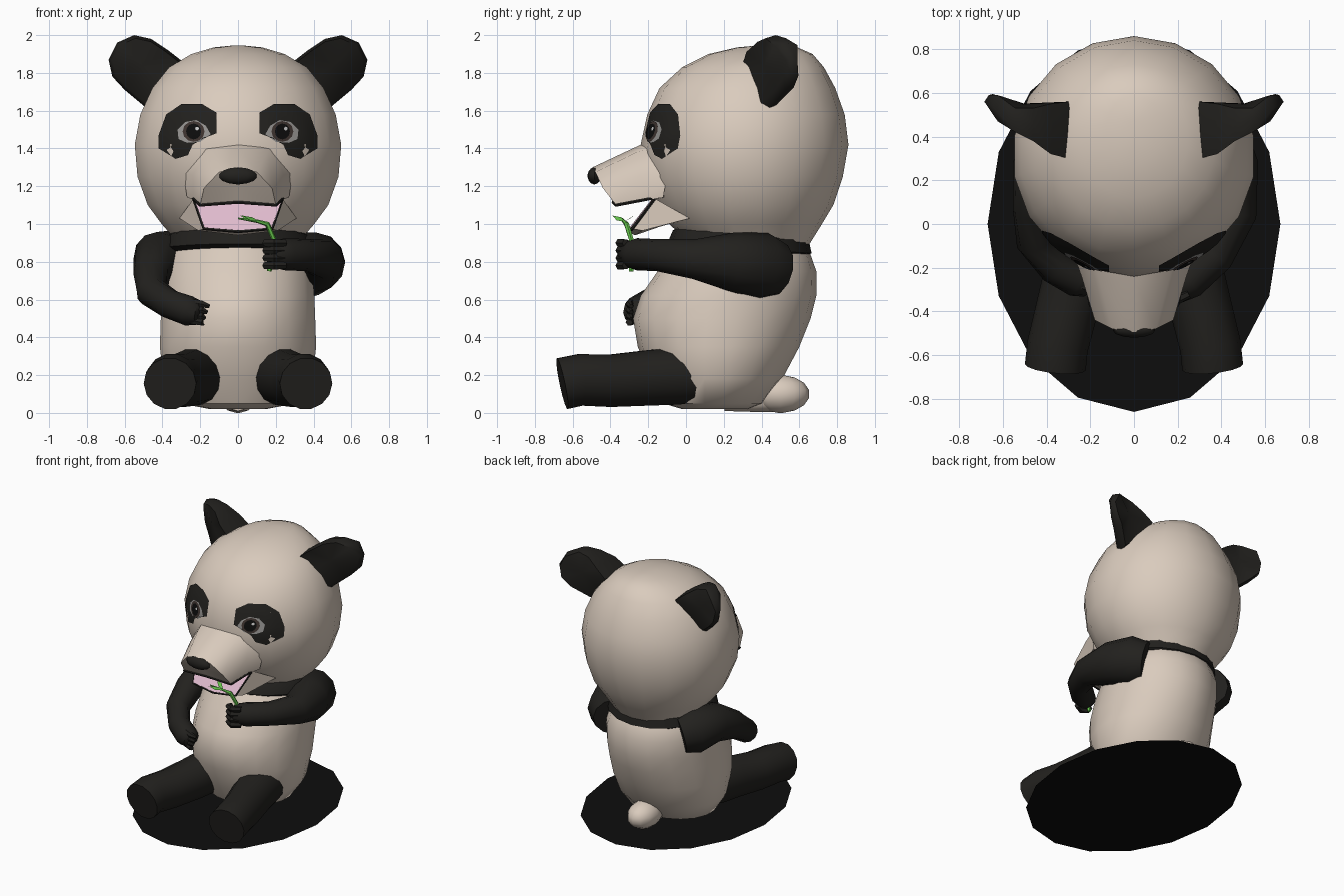
import bpy, math
from math import sin, cos, pi
from mathutils import Vector

if "Cube" in bpy.data.objects:
    bpy.data.objects.remove(bpy.data.objects["Cube"])

# materials
def mat(name, c):
    m = bpy.data.materials.new(name)
    m.diffuse_color = (*c, 1)
    m.use_nodes = True
    m.node_tree.nodes["Principled BSDF"].inputs["Base Color"].default_value = m.diffuse_color
    return m

CREAM = mat("cream_fur", (.70, .60, .51))
BLACK = mat("black_fur", (.016, .015, .013))
DARK = mat("pupil_black", (.004, .004, .004))
GREY = mat("eye_grey", (.30, .29, .28))
BROWN = mat("iris_brown", (.05, .035, .03))
WHITE = mat("glint_white", (.95, .95, .95))
PINK = mat("mouth_pink", (.75, .50, .62))
GREEN = mat("leaf_green", (.13, .55, .07))

# helpers
def make(name, verts, faces, m, angle=45):
    me = bpy.data.meshes.new(name)
    me.from_pydata([tuple(v) for v in verts], [], faces)
    me.materials.append(m)
    ob = bpy.data.objects.new(name, me)
    bpy.context.collection.objects.link(ob)
    bpy.ops.object.select_all(action='DESELECT')
    ob.select_set(True)
    bpy.context.view_layer.objects.active = ob
    bpy.ops.object.mode_set(mode='EDIT')
    bpy.ops.mesh.select_all(action='SELECT')
    bpy.ops.mesh.normals_make_consistent(inside=False)
    bpy.ops.object.mode_set(mode='OBJECT')
    bpy.ops.object.shade_smooth_by_angle(angle=math.radians(angle))
    return ob

def skin(name, rings, m, angle=45):
    """Bridge equal closed rings and cap both ends with fans."""
    n = len(rings[0])
    verts = [Vector(v) for r in rings for v in r]
    faces = [(i*n+j, i*n+(j+1) % n, (i+1)*n+(j+1) % n, (i+1)*n+j)
             for i in range(len(rings)-1) for j in range(n)]
    for base in (0, (len(rings)-1)*n):
        verts.append(sum(verts[base:base+n], Vector())/n)
        faces += [(base+j, base+(j+1) % n, len(verts)-1) for j in range(n)]
    return make(name, verts, faces, m, angle)

def loft(name, levels, m, n=18, tilt=0):
    """Elliptical rings: z, half width, front y, back y."""
    return skin(name, [[(w*sin(2*pi*k/n), (f+b)/2-(b-f)/2*cos(2*pi*k/n),
                         z+tilt*cos(2*pi*k/n)) for k in range(n)]
                       for z, w, f, b in levels], m)

def tube(name, path, m, n=12, ref=(0, 0, 1), angle=45):
    """Round limb along points (x, y, z, radius)."""
    p = [Vector(q[:3]) for q in path]
    rings = []
    for i, q in enumerate(path):
        t = (p[min(i+1, len(p)-1)]-p[max(i-1, 0)]).normalized()
        u = t.cross(Vector(ref)).normalized()
        v = u.cross(t)
        rings.append([p[i]+q[3]*(u*cos(2*pi*k/n)+v*sin(2*pi*k/n)) for k in range(n)])
    return skin(name, rings, m, angle)

def ball(name, c, s, m, n=12):
    levels = [(c[2]-s[2]*cos(a), s[0]*sin(a), c[1]-s[1]*sin(a), c[1]+s[1]*sin(a))
              for a in [.1+(pi-.2)*i/7 for i in range(8)]]
    return loft(name, levels, m, n)

def decal(name, outline, m, lift, rings=4):
    """Project an x-z outline from the front onto what is already built."""
    bpy.context.view_layer.update()
    dg = bpy.context.evaluated_depsgraph_get()
    n = len(outline)
    cx, cz = sum(p[0] for p in outline)/n, sum(p[1] for p in outline)/n
    def hit(x, z):
        ok, loc, *_ = bpy.context.scene.ray_cast(dg, (x, -3, z), (0, 1, 0))
        return loc-Vector((0, lift, 0))
    verts = [hit(cx+(x-cx)*r/rings, cz+(z-cz)*r/rings)
             for r in range(rings, 0, -1) for x, z in outline] + [hit(cx, cz)]
    faces = [(i*n+j, i*n+(j+1) % n, (i+1)*n+(j+1) % n, (i+1)*n+j)
             for i in range(rings-1) for j in range(n)]
    faces += [((rings-1)*n+j, (rings-1)*n+(j+1) % n, rings*n) for j in range(n)]
    return make(name, verts, faces, m)

def oval(cx, cz, rx, rz, n=12):
    return [(cx+rx*cos(2*pi*k/n), cz+rz*sin(2*pi*k/n)) for k in range(n)]

# head
loft("head", [(.84, .28, .1, .62), (.92, .34, .0, .67), (1.0, .41, -.09, .72),
              (1.1, .485, -.15, .78), (1.25, .54, -.22, .83), (1.42, .555, -.24, .86),
              (1.58, .525, -.205, .84), (1.72, .46, -.14, .79), (1.83, .37, -.02, .73),
              (1.90, .25, .12, .67), (1.935, .13, .27, .59), (1.945, .03, .38, .48)], CREAM)

# muzzle
def sym(half):
    return half + [(-x, y, z) for x, y, z in half[-2:0:-1]]
skin("muzzle", [
    sym([(0, -.10, 1.48), (.19, -.10, 1.43), (.29, -.10, 1.27), (.27, -.12, 1.14), (0, -.10, 1.14)]),
    sym([(0, -.25, 1.415), (.16, -.25, 1.385), (.24, -.24, 1.26), (.235, -.20, 1.13), (0, -.2, 1.13)]),
    sym([(0, -.495, 1.30), (.10, -.48, 1.275), (.18, -.44, 1.19), (.20, -.37, 1.10), (0, -.385, 1.115)])],
    CREAM, 50)

# eye patches and eyes, layered on the face
for s, side in ((1, "left"), (-1, "right")):
    flip = lambda o: [(s*x, z) for x, z in o]
    patch = [(.115, 1.59), (.19, 1.635), (.30, 1.635), (.38, 1.58), (.42, 1.47), (.42, 1.40),
             (.33, 1.345), (.265, 1.365), (.24, 1.42), (.18, 1.455), (.115, 1.48)]
    decal("eye_patch_"+side, flip(patch), BLACK, .010)
    decal("eye_"+side, flip([(.145, 1.475), (.17, 1.52), (.22, 1.55), (.28, 1.54), (.32, 1.50),
                             (.315, 1.45), (.27, 1.43), (.20, 1.435)]), GREY, .006, 2)
    decal("iris_"+side, flip(oval(.235, 1.49, .058, .055)), BROWN, .005, 2)
    decal("pupil_"+side, flip(oval(.235, 1.49, .04, .042)), DARK, .004, 2)
    decal("eye_glint_"+side, oval(s*.235+.018, 1.505, .01, .01, 8), WHITE, .003, 1)

# nose
ball("nose", (0, -.485, 1.255), (.1, .036, .045), BLACK)

# lower jaw, mouth lining and lips
rim = [(-.235, -.165, 1.135), (-.18, -.285, .975), (0, -.305, .96), (.18, -.285, .975), (.235, -.165, 1.135)]
under = [(-.31, .02, 1.03), (-.21, -.23, .965), (0, -.27, .94), (.21, -.23, .965), (.31, .02, 1.03)]
skin("lower_jaw", [rim, under], CREAM, 30)
make("mouth_lining", [(x, y-.006, z+.005) for x, y, z in rim] + [(0, -.175, 1.14)],
     [(5, i, i+1) for i in range(4)], PINK)
tube("lower_lip", [(*p, .009) for p in rim], BLACK, 6, (0, 1, .9))
tube("upper_lip", [(x, y, z, .009) for x, y, z in
                   [(-.24, -.16, 1.14), (-.2, -.37, 1.1), (0, -.385, 1.115), (.2, -.37, 1.1), (.24, -.16, 1.14)]], BLACK, 6)

# ears: x, z, front y, back y
ear = [(.28, 1.85, .30, .56), (.37, 1.92, .32, .55), (.46, 1.98, .38, .53), (.55, 2.0, .42, .53),
       (.64, 1.96, .47, .59), (.685, 1.87, .53, .59), (.665, 1.78, .52, .595), (.60, 1.71, .48, .57),
       (.48, 1.61, .39, .48), (.34, 1.72, .32, .52)]
for s, side in ((1, "left"), (-1, "right")):
    mid = [(.03*.48+.97*x, .03*1.83+.97*z, (f+b)/2) for x, z, f, b in ear]
    def inner(i):
        return [(s*(.48+.9*(e[0]-.48)), e[i], 1.83+.9*(e[1]-1.83)) for e in ear]
    skin("ear_"+side, [inner(2), [(s*e[0], (e[2]+e[3])/2, e[1]) for e in ear], inner(3)], BLACK, 60)

# body, shoulder yoke and tail
loft("body", [(.02, .15, -.02, .33), (.05, .31, -.12, .41), (.18, .40, -.19, .51),
              (.35, .42, -.255, .60), (.5, .415, -.28, .66), (.62, .41, -.24, .69),
              (.75, .40, -.15, .69), (.85, .37, -.08, .655), (.95, .30, .0, .58)], CREAM)
loft("shoulder_yoke", [(.84, .36, -.04, .60), (.87, .395, -.10, .665), (.94, .37, -.07, .65),
                       (1.0, .25, .0, .5)], BLACK, tilt=.025)
ball("tail", (0, .5, .10), (.11, .155, .10), CREAM)
tube("tail_root", [(0, .2, .06, .05), (0, .36, .07, .065), (0, .5, .085, .08)], CREAM)

# arms
tube("raised_arm", [(.28, .47, .76, .15), (.34, .40, .78, .18), (.42, .24, .80, .155),
                    (.455, .04, .815, .105), (.37, -.15, .835, .085), (.25, -.26, .84, .085),
                    (.18, -.30, .84, .07), (.155, -.31, .84, .035)], BLACK)
tube("resting_arm", [(-.28, .47, .78, .14), (-.34, .40, .80, .17), (-.42, .24, .82, .14),
                     (-.455, .06, .74, .10), (-.455, -.08, .64, .085), (-.36, -.20, .575, .078),
                     (-.26, -.255, .54, .08), (-.21, -.27, .53, .065), (-.19, -.275, .525, .03)], BLACK)

# fingers
for i in range(4):
    z = .78+.04*i
    tube(f"raised_finger_{i}", [(.25, -.32, z, .02), (.19, -.35, z, .024), (.145, -.325, z, .02),
                                (.15, -.29, z, .012)], BLACK, 6)
    z = .48+.032*i
    tube(f"resting_finger_{i}", [(-.25, -.28, z+.01, .022), (-.19, -.30, z, .02),
                                 (-.165+.012*(i-2), -.29, z-.012, .012)], BLACK, 6)

# legs with flat soles
for s, side in ((1, "left"), (-1, "right")):
    tube("leg_"+side, [(s*.21, .06, .20, .145), (s*.225, -.05, .195, .155), (s*.255, -.2, .185, .15),
                       (s*.31, -.4, .17, .142), (s*.35, -.56, .175, .14), (s*.36, -.655, .155, .14)],
         BLACK, 14)

# leafy stalk
tube("stalk", [(.165, -.29, .75, .013), (.19, -.29, .92, .014), (.155, -.315, 1.0, .014),
               (.10, -.33, 1.015, .009), (0, -.34, 1.03, .004)], GREEN, 6, (0, 1, 0))
for i, (a, b) in enumerate([((.12, -.32, 1.01), (.02, -.39, 1.045)), ((.10, -.325, 1.015), (.01, -.27, 1.045))]):
    a, b = Vector(a), Vector(b)
    c, w = (a+b)/2, Vector((.006, .012, .008))
    make(f"leaf_{i}", [a, c+w, b, c-w], [(0, 1, 2, 3)], GREEN)

# dark ground disc
make("base_disc", [(.67*sin(2*pi*k/16), -.86*cos(2*pi*k/16), 0) for k in range(16)],
     [tuple(range(16))], DARK)
